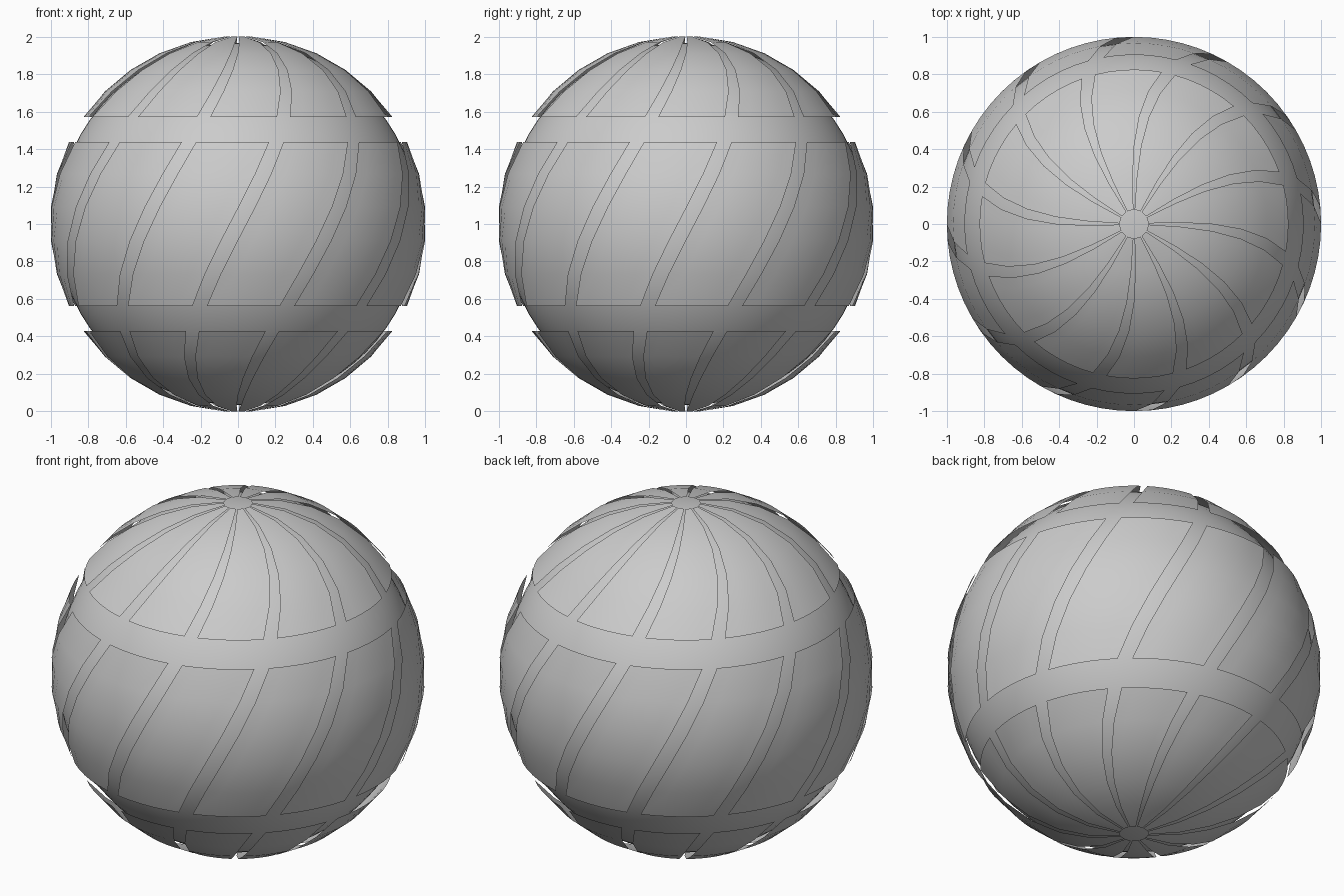
import bpy, bmesh
from math import radians, sin, cos

if "Cube" in bpy.data.objects:
    bpy.data.objects.remove(bpy.data.objects["Cube"])

R = 1.003            # shell radius
R_CORE = 0.967       # inner ball radius
TWIST = 30           # degrees of twist per unit of height
HALF_PANEL = 12.5    # half the panel width in degrees (12 panels, 5 degree gaps)
STEPS = 5


def twisted_point(lon, lat):
    z = R * sin(radians(lat))
    a = radians(lon + TWIST * z)
    r = R * cos(radians(lat))
    return (r * cos(a), r * sin(a), 1 + z)


def panel_ring(name, lat0, lat1):
    # twelve thin curved panels between two latitudes
    bm = bmesh.new()
    for k in range(12):
        mid = 15 + 30 * k
        grid = [[bm.verts.new(twisted_point(
                    mid + HALF_PANEL * (2 * i / STEPS - 1),
                    lat0 + (lat1 - lat0) * j / STEPS))
                 for i in range(STEPS + 1)] for j in range(STEPS + 1)]
        for j in range(STEPS):
            for i in range(STEPS):
                bm.faces.new((grid[j][i], grid[j][i + 1],
                              grid[j + 1][i + 1], grid[j + 1][i])).smooth = True
    me = bpy.data.meshes.new(name)
    bm.to_mesh(me)
    bm.free()
    ob = bpy.data.objects.new(name, me)
    bpy.context.collection.objects.link(ob)
    return ob


# inner ball
bpy.ops.mesh.primitive_uv_sphere_add(segments=72, ring_count=36, radius=R_CORE,
                                     location=(0, 0, 1))
core = bpy.context.object
core.name = "inner_ball"
bpy.ops.object.shade_smooth()

# floating shell panels: middle belt and the two caps, open at the poles
panel_ring("middle_panels", -25.8, 25.8)
panel_ring("top_panels", 34.7, 85.7)
panel_ring("bottom_panels", -85.7, -34.7)
